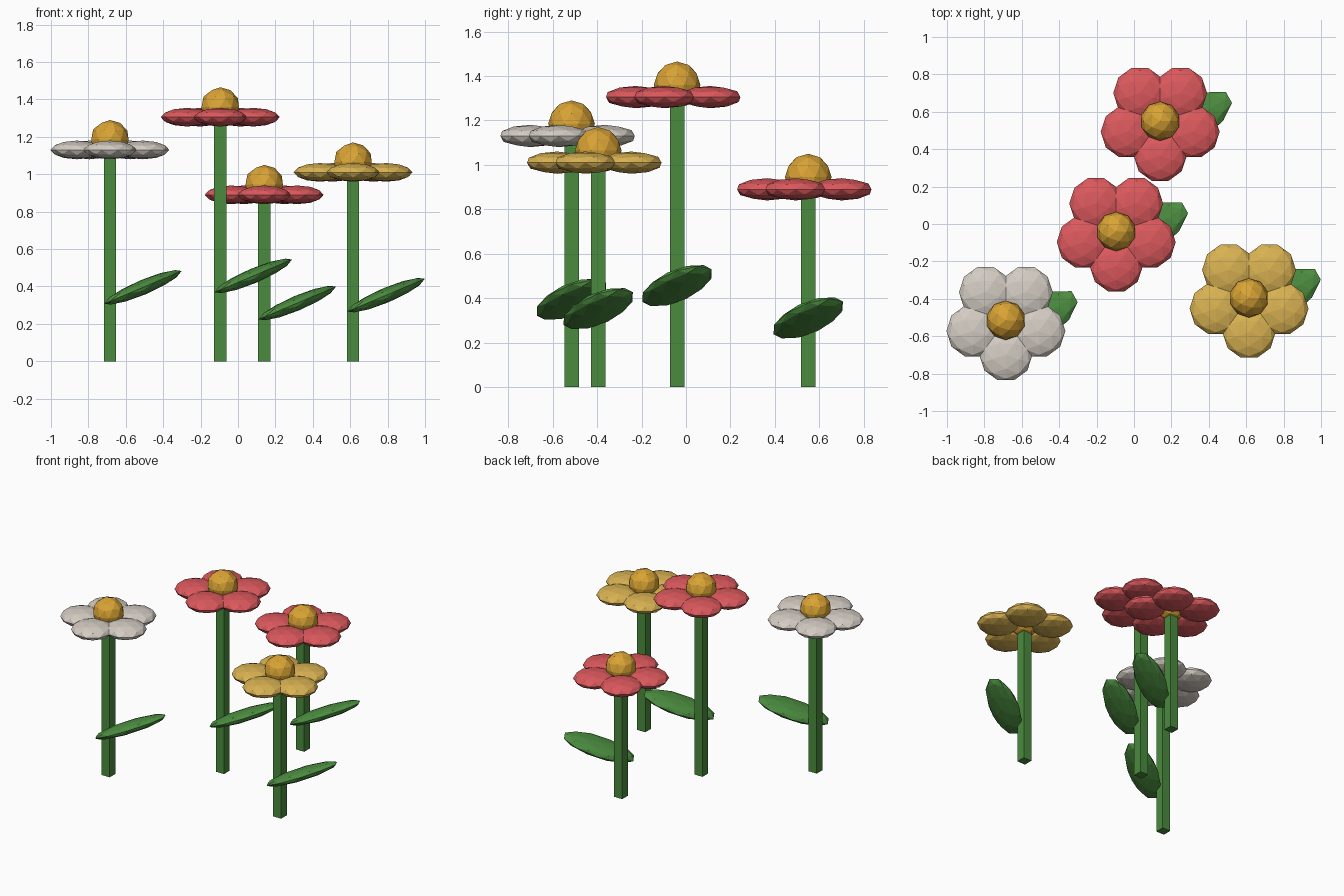
import bpy
from math import cos, sin, radians
from mathutils import Matrix, Vector

cube = bpy.data.objects.get("Cube")
if cube:
    bpy.data.objects.remove(cube, do_unlink=True)


def material(name, rgb):
    m = bpy.data.materials.new(name)
    m.use_nodes = True
    m.diffuse_color = (*rgb, 1)
    m.node_tree.nodes["Principled BSDF"].inputs["Base Color"].default_value = (*rgb, 1)
    return m


green = material("leaf green", (0.07, 0.26, 0.05))
amber = material("amber", (0.70, 0.37, 0.035))
red = material("coral red", (0.72, 0.10, 0.11))
white = material("warm white", (0.66, 0.61, 0.55))
yellow = material("soft yellow", (0.70, 0.45, 0.085))


def blob(name, centre, size, mat, rotation=Matrix.Identity(4)):
    """Faceted ellipsoid with flat shading."""
    bpy.ops.mesh.primitive_ico_sphere_add(subdivisions=2, radius=1)
    ob = bpy.context.object
    ob.name = name
    ob.data.transform(rotation @ Matrix.Diagonal((*size, 1)))
    ob.location = centre
    ob.data.materials.append(mat)


def stem(name, x, y, height):
    bpy.ops.mesh.primitive_cube_add(size=1, location=(x, y, height / 2))
    ob = bpy.context.object
    ob.name = name
    ob.data.transform(Matrix.Diagonal((0.065, 0.065, height, 1)))
    ob.data.materials.append(green)


def flower(label, x, y, height, petal_mat):
    stem(label + "_stem", x, y, height)
    # Ring of five overlapping petals, one pointing forward
    for i in range(5):
        a = radians(72 * i - 90)
        blob(f"{label}_petal_{i + 1}",
             Vector((x + 0.185 * cos(a), y + 0.185 * sin(a), height)),
             (0.142, 0.142, 0.05), petal_mat, Matrix.Rotation(a, 4, 'Z'))
    # Domed centre
    blob(label + "_centre", (x, y, height + 0.055), (0.105, 0.105, 0.105), amber)
    # Leaf turned outward, then tilted up
    turn = Matrix.Rotation(-0.4, 4, 'Y') @ Matrix.Rotation(0.55, 4, 'Z')
    blob(label + "_leaf", (x + 0.177, y, height * 0.35), (0.255, 0.11, 0.04), green, turn)


flower("white_flower", -0.685, -0.515, 1.13, white)
flower("tall_red_flower", -0.095, -0.04, 1.305, red)
flower("short_red_flower", 0.14, 0.55, 0.89, red)
flower("yellow_flower", 0.615, -0.395, 1.01, yellow)
